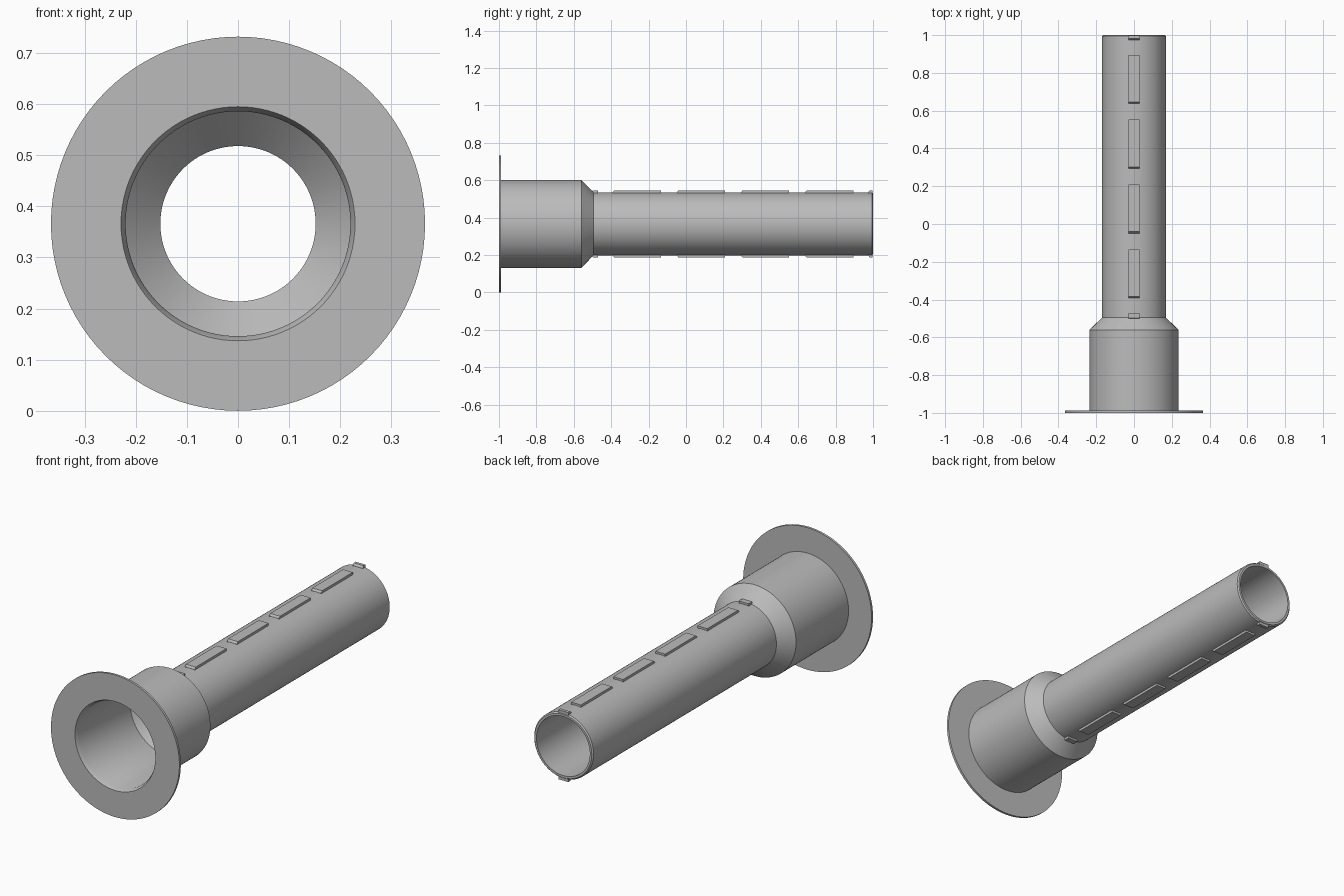
import bpy, bmesh, math
from mathutils import Matrix, Vector

cube = bpy.data.objects.get("Cube")
if cube:
    bpy.data.objects.remove(cube, do_unlink=True)

AXIS_Z = 0.366
TUBE_R = 0.169
RIB_TOP = 0.179

grey = bpy.data.materials.new("plain_grey")
grey.use_nodes = True
colour = (0.5, 0.5, 0.5, 1)
grey.diffuse_color = colour
grey.node_tree.nodes["Principled BSDF"].inputs["Base Color"].default_value = colour


def finish(name, bm, smooth=False):
    bmesh.ops.recalc_face_normals(bm, faces=bm.faces[:])
    mesh = bpy.data.meshes.new(name)
    bm.to_mesh(mesh)
    bm.free()
    mesh.materials.append(grey)
    obj = bpy.data.objects.new(name, mesh)
    obj.location.z = AXIS_Z
    bpy.context.collection.objects.link(obj)
    if smooth:
        bpy.ops.object.select_all(action='DESELECT')
        obj.select_set(True)
        bpy.context.view_layer.objects.active = obj
        bpy.ops.object.shade_smooth_by_angle(angle=math.radians(25))
    return obj


def lathe(name, profile, steps=96):
    """Spin a closed (radius, y) outline around the y axis."""
    bm = bmesh.new()
    verts = [bm.verts.new((r, y, 0)) for r, y in profile]
    edges = [bm.edges.new((v, verts[i - 1])) for i, v in enumerate(verts)]
    bmesh.ops.spin(bm, geom=verts + edges, cent=(0, 0, 0), axis=(0, 1, 0),
                   angle=math.tau, steps=steps, use_merge=True)
    bmesh.ops.remove_doubles(bm, verts=bm.verts[:], dist=1e-5)
    return finish(name, bm, smooth=True)


# Hollow flanged sleeve: outside wall front to back, then the bore back to front
lathe("flanged_sleeve", [
    (0.366, -1), (0.366, -0.988), (0.235, -0.988), (0.235, -0.56),
    (TUBE_R, -0.495), (TUBE_R, 0.994), (0.163, 1),
    (0.152, 1), (0.152, -0.495), (0.22, -0.565), (0.22, -0.98), (0.229, -1)])


def rib(name, y0, y1, side, slope=0.008):
    """Flat-topped raised strip with a sloping front end."""
    bm = bmesh.new()
    outline = [(y0, 0.16), (y0, TUBE_R), (y0 + slope, RIB_TOP),
               (y1, RIB_TOP), (y1, 0.16)]
    face = bm.faces.new([bm.verts.new((-0.028, y, z)) for y, z in outline])
    new = bmesh.ops.extrude_face_region(bm, geom=[face])["geom"]
    bmesh.ops.translate(bm, vec=Vector((0.056, 0, 0)),
                        verts=[v for v in new if isinstance(v, bmesh.types.BMVert)])
    if side == "bottom":
        bm.transform(Matrix.Rotation(math.pi, 4, 'Y'))
    finish(name, bm)


# Dashed ribs along the top and bottom of the tube
for side in ("top", "bottom"):
    rib(side + "_rib_start", -0.502, -0.47, side, 0.004)
    for i in range(4):
        start = -0.392 + i * 0.343
        rib(f"{side}_rib_{i + 1}", start, start + 0.258, side)
    rib(side + "_rib_end", 0.974, 0.998, side)
